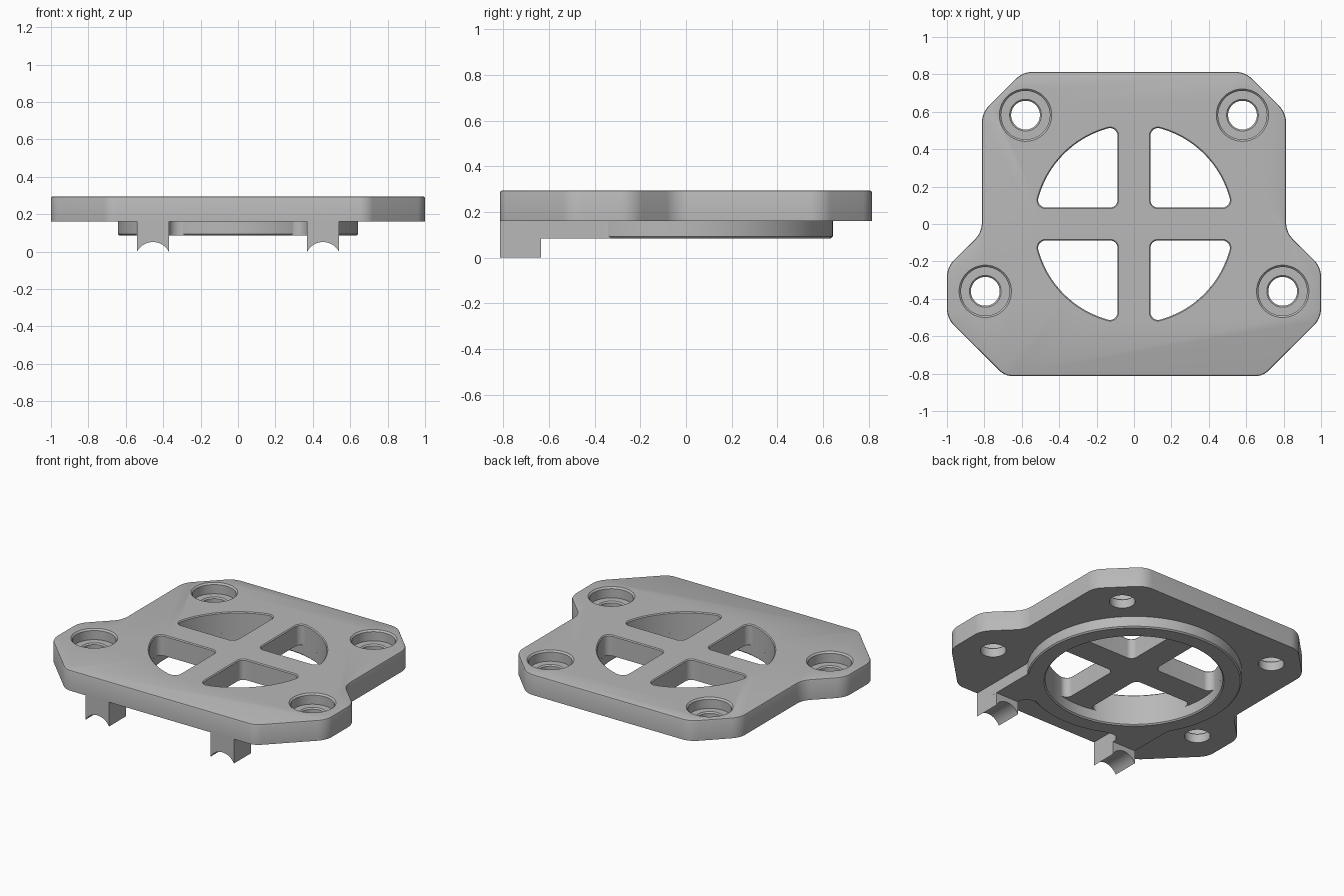
import bpy, bmesh, math
from mathutils import Vector, Matrix

cube = bpy.data.objects.get("Cube")
if cube:
    bpy.data.objects.remove(cube)

grey = bpy.data.materials.new("plain grey")
grey.use_nodes = True
grey.diffuse_color = (0.48, 0.48, 0.48, 1)
grey.node_tree.nodes["Principled BSDF"].inputs["Base Color"].default_value = grey.diffuse_color

TOP, BASE, RIM = 0.295, 0.16, 0.01


def arc(cx, cy, r, start, end, steps):
    angles = [math.radians(start + (end - start) * i / steps) for i in range(steps + 1)]
    return [(cx + r * math.cos(a), cy + r * math.sin(a)) for a in angles]


def circle(cx, cy, r, steps=64):
    return arc(cx, cy, r, 0, 360, steps)[:-1]


def rounded(corners, steps=8):
    """Round each (x, y, radius) corner; radius zero stays as it is."""
    result = []
    for i, (x, y, r) in enumerate(corners):
        p = Vector((x, y))
        if r == 0:
            result.append((x, y))
            continue
        u = (Vector(corners[i - 1][:2]) - p).normalized()
        v = (Vector(corners[(i + 1) % len(corners)][:2]) - p).normalized()
        half = u.angle(v) / 2
        centre = p + (u + v).normalized() * r / math.sin(half)
        a = p + u * r / math.tan(half) - centre
        b = p + v * r / math.tan(half) - centre
        for k in range(steps + 1):
            result.append(tuple(centre + a.lerp(b, k / steps).normalized() * r))
    return result


def offset(points, d):
    """Grow an outline outward by d."""
    pts = [Vector(p) for p in points]
    n = len(pts)
    area = sum(pts[i - 1].cross(pts[i]) for i in range(n))
    side = 1 if area > 0 else -1
    grown = []
    for i in range(n):
        e1 = (pts[i] - pts[i - 1]).normalized()
        e2 = (pts[(i + 1) % n] - pts[i]).normalized()
        t = (e1 + e2).normalized()
        grown.append(pts[i] + Vector((t.y, -t.x)) * d * side / max(t.dot(e2), 0.4))
    return grown


def loft(name, outline, levels, ring=False, matrix=None):
    """Stack offset copies of an outline at (height, offset) levels."""
    bm = bmesh.new()
    loops = [[bm.verts.new((p.x, p.y, z)) for p in offset(outline, d)] for z, d in levels]
    pairs = list(zip(loops, loops[1:]))
    if ring:
        pairs.append((loops[-1], loops[0]))
    else:
        bm.faces.new(loops[0])
        bm.faces.new(loops[-1])
    n = len(outline)
    for low, high in pairs:
        for i in range(n):
            bm.faces.new((low[i - 1], low[i], high[i], high[i - 1]))
    if matrix:
        bm.transform(matrix)
    bmesh.ops.recalc_face_normals(bm, faces=bm.faces)
    mesh = bpy.data.meshes.new(name)
    bm.to_mesh(mesh)
    bm.free()
    mesh.materials.append(grey)
    obj = bpy.data.objects.new(name, mesh)
    bpy.context.collection.objects.link(obj)
    return obj


def activate(obj):
    bpy.ops.object.select_all(action="DESELECT")
    obj.select_set(True)
    bpy.context.view_layer.objects.active = obj


def smooth(obj):
    activate(obj)
    bpy.ops.object.shade_smooth_by_angle(angle=math.radians(30))


def cut(target, cutter):
    cutter.hide_render = True
    mod = target.modifiers.new("cut", "BOOLEAN")
    mod.operation, mod.solver, mod.object = "DIFFERENCE", "EXACT", cutter
    activate(target)
    bpy.ops.object.modifier_apply(modifier=mod.name)
    bpy.data.objects.remove(cutter)


# Mounting plate with rounded corners and a softened top edge
half = [(0.69, -0.813, 0.1), (1.0, -0.505, 0.13), (1.0, -0.23, 0.13),
        (0.813, -0.045, 0.13), (0.813, 0.595, 0.13), (0.595, 0.813, 0.13)]
outline = rounded(half + [(-x, y, r) for x, y, r in reversed(half)])
plate = loft("mounting_plate", outline,
             [(BASE, 0), (TOP - RIM, 0), (TOP - 0.003, -0.003), (TOP, -RIM)])

# Four quarter windows, leaving a cross of spokes
spoke = 0.088
tip = 0.525
window = rounded([(spoke, spoke, 0.04), (tip, spoke, 0.04)]
                 + [(x, y, 0) for x, y in arc(0, 0, 0.53, 16.5, 73.5, 16)]
                 + [(spoke, tip, 0.04)])
for sx in (-1, 1):
    for sy in (-1, 1):
        shape = [(x * sx, y * sy) for x, y in window]
        cut(plate, loft("window_cutter", shape,
                        [(0, 0), (TOP - 0.006, 0), (TOP, 0.006), (TOP + 0.1, 0.006)]))

# Counterbored screw holes
for x, y in ((0.58, 0.582), (0.795, -0.36)):
    for sx in (-1, 1):
        floor = 0.225
        cut(plate, loft("bore_cutter", circle(x * sx, y, 0.13),
                        [(floor, 0), (TOP - RIM, 0), (TOP, RIM), (TOP + 0.1, RIM)]))
        cut(plate, loft("hole_cutter", circle(x * sx, y, 0.077),
                        [(0, 0), (floor - 0.008, 0), (floor, 0.008), (floor + 0.02, 0.008)]))
smooth(plate)

# Raised collar underneath
low = 0.085
smooth(loft("collar", circle(0, 0, 0.642, 96),
            [(BASE, 0), (low + 0.008, 0), (low, -0.008),
             (low, -0.104), (low + 0.008, -0.112), (BASE, -0.112)], ring=True))

# Front legs with saddle-shaped feet, faired into the collar
saddle = rounded([(0.54, BASE, 0), (0.37, BASE, 0)]
                 + [(x, y, 0) for x, y in arc(0.455, -0.045, 0.096, 152, 28, 16)])
fairing = ([(0.37, -0.66)] + arc(0.31, -0.628, 0.06, 0, 116, 8)
           + arc(0.6, -0.36, 0.06, 149, 180, 4) + [(0.54, -0.66)])
stand = Matrix.Rotation(math.radians(90), 4, "X")
for side, sx in (("left", 1), ("right", -1)):
    mirror = Matrix.Diagonal((sx, 1, 1, 1))
    smooth(loft(side + "_leg", saddle, [(0.635, 0), (0.813, 0)], matrix=mirror @ stand))
    smooth(loft(side + "_leg_fairing", fairing, [(low, 0), (BASE, 0)], matrix=mirror))
